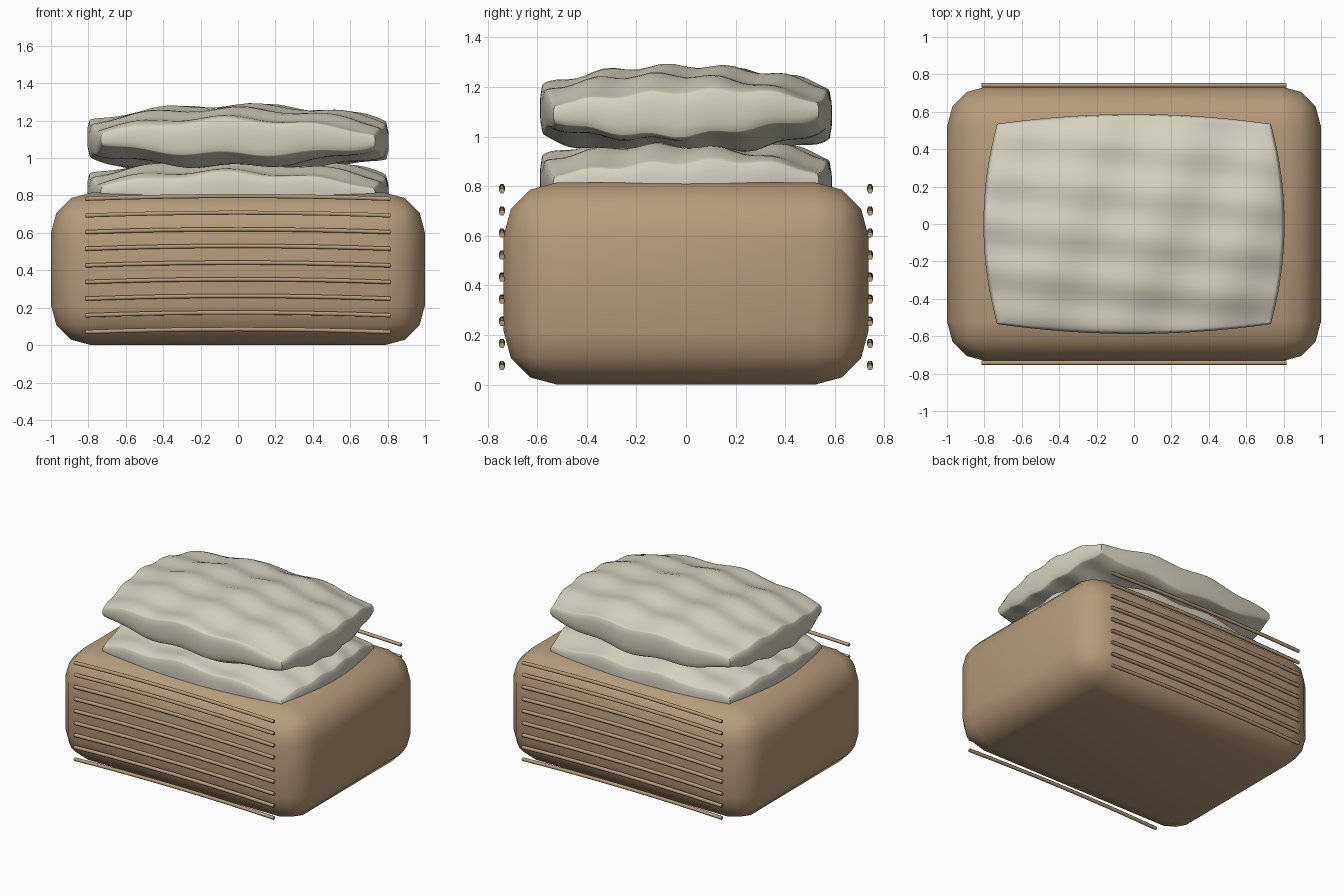
import bpy, bmesh, math

cube = bpy.data.objects.get("Cube")
if cube:
    bpy.data.objects.remove(cube, do_unlink=True)


def material(name, rgb):
    m = bpy.data.materials.new(name)
    m.use_nodes = True
    m.diffuse_color = (*rgb, 1)
    bsdf = m.node_tree.nodes["Principled BSDF"]
    bsdf.inputs["Base Color"].default_value = (*rgb, 1)
    bsdf.inputs["Roughness"].default_value = 0.8
    return m


brown = material("warm brown", (0.47, 0.33, 0.195))
cream = material("cream cloth", (0.66, 0.635, 0.52))


def add_mesh(name, bm, mat):
    bmesh.ops.recalc_face_normals(bm, faces=bm.faces)
    for f in bm.faces:
        f.smooth = True
    me = bpy.data.meshes.new(name)
    bm.to_mesh(me)
    bm.free()
    me.materials.append(mat)
    ob = bpy.data.objects.new(name, me)
    bpy.context.collection.objects.link(ob)
    return ob


# Rounded base block
bm = bmesh.new()
bmesh.ops.create_cube(bm, size=1)
for v in bm.verts:
    v.co.x *= 2
    v.co.y *= 1.47
    v.co.z = (v.co.z + 0.5) * 0.815
bmesh.ops.bevel(bm, geom=bm.edges[:], offset=0.215, segments=3, profile=0.5,
                affect='EDGES')
add_mesh("base", bm, brown)

# Bowed slats along the front and back
for side, label in ((-1, "front"), (1, "back")):
    for row in range(9):
        cu = bpy.data.curves.new(f"{label}_slat_{row + 1}", 'CURVE')
        cu.dimensions = '3D'
        cu.bevel_depth = 0.0125
        cu.bevel_resolution = 1
        cu.use_fill_caps = True
        line = cu.splines.new('POLY')
        steps = 8
        line.points.add(steps)
        for i, p in enumerate(line.points):
            t = 2 * i / steps - 1
            z = 0.07 + 0.089 * row + 0.015 * (1 - t * t)
            p.co = (0.815 * t, side * 0.742, z, 1)
        cu.materials.append(brown)
        bpy.context.collection.objects.link(bpy.data.objects.new(cu.name, cu))


# Quilted cushion: lumpy top and bottom sheets joined by a rounded rim
def cushion(name, z0):
    nx, ny = 44, 36
    bm = bmesh.new()

    def point(i, j, level):
        u = math.sin(math.pi * (i / nx - 0.5))
        v = math.sin(math.pi * (j / ny - 0.5))
        half = 0.035 + 0.05 * (2 - u * u - v * v)
        half += 0.04 * math.sqrt(max(0, (1 - u * u) * (1 - v * v)))
        s = 1 - 0.025 * abs(level)
        x = 0.815 * u * (1 - 0.09 * v * v) * s
        y = 0.595 * v * (1 - 0.09 * u * u) * s
        lumps = 0.013 * math.cos(math.tau * (x - 0.12 - 0.35 * y) / 0.5)
        lumps += 0.010 * math.cos(math.tau * (y - 0.18 + 0.1 * x) / 0.25)
        lumps *= 1 - 0.5 * u * u * v * v
        return bm.verts.new((x, y, z0 + half * level + lumps))

    sheets = []
    for level in (1, -1):
        g = [[point(i, j, level) for j in range(ny + 1)] for i in range(nx + 1)]
        for i in range(nx):
            for j in range(ny):
                bm.faces.new((g[i][j], g[i + 1][j], g[i + 1][j + 1], g[i][j + 1]))
        sheets.append(g)
    loop = [(i, 0) for i in range(nx)] + [(nx, j) for j in range(ny)]
    loop += [(i, ny) for i in range(nx, 0, -1)] + [(0, j) for j in range(ny, 0, -1)]
    rings = [[sheets[0][i][j] for i, j in loop]]
    for level in (0.5, -0.5):
        rings.append([point(i, j, level) for i, j in loop])
    rings.append([sheets[1][i][j] for i, j in loop])
    n = len(loop)
    for a, b in zip(rings, rings[1:]):
        for k in range(n):
            m = (k + 1) % n
            bm.faces.new((a[k], a[m], b[m], b[k]))
    add_mesh(name, bm, cream)


cushion("lower_cushion", 0.815)
cushion("upper_cushion", 1.1)
